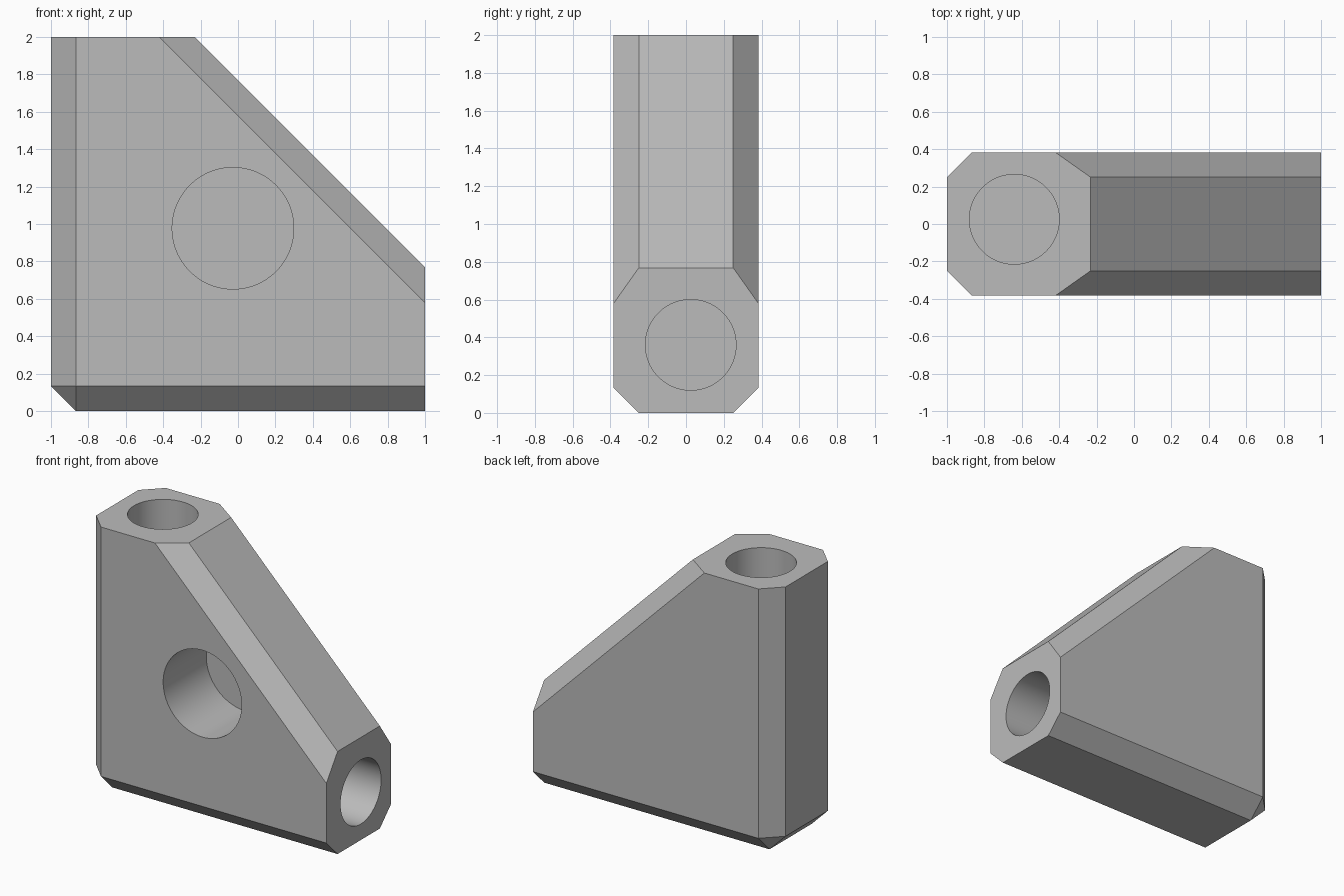
import bpy
import bmesh
from math import radians, sqrt
from mathutils import Vector

if "Cube" in bpy.data.objects:
    bpy.data.objects.remove(bpy.data.objects["Cube"], do_unlink=True)

HALF_Y = 0.383      # half thickness
BEVEL = 0.133       # chamfer width
SLOPE = 1.768       # x + z on the sloping face
DEPTH = 0.51        # depth of the blind holes
HOLE_Y = 0.025

grey = bpy.data.materials.new("plain_grey")
grey.use_nodes = True
colour = (0.5, 0.5, 0.5, 1)
grey.diffuse_color = colour
grey.node_tree.nodes["Principled BSDF"].inputs["Base Color"].default_value = colour


def slice_off(bm, point, normal):
    """Cut away everything on the normal side of a plane and cap the cut."""
    geom = bm.verts[:] + bm.edges[:] + bm.faces[:]
    cut = bmesh.ops.bisect_plane(bm, geom=geom, dist=1e-5, plane_co=point,
                                 plane_no=Vector(normal).normalized(), clear_outer=True)
    edges = [e for e in cut["geom_cut"] if isinstance(e, bmesh.types.BMEdge)]
    bmesh.ops.holes_fill(bm, edges=edges, sides=0)


# Bracket body: a box trimmed by its slope and chamfers
bm = bmesh.new()
bmesh.ops.create_cube(bm, size=2)
for v in bm.verts:
    v.co = (v.co.x, v.co.y * HALF_Y, v.co.z + 1)
slice_off(bm, (1, 0, SLOPE - 1), (1, 0, 1))
slice_off(bm, (-1 + BEVEL, 0, 0), (-1, 0, -1))
for side in (-1, 1):
    inner = side * (HALF_Y - BEVEL)
    slice_off(bm, (1, inner, SLOPE - 1), (1, side * sqrt(2), 1))
    slice_off(bm, (-1, inner, 1), (-1, side, 0))
    slice_off(bm, (0, inner, 0), (0, side, -1))
    slice_off(bm, (-1, inner, BEVEL), (-1, side, -1))
bmesh.ops.recalc_face_normals(bm, faces=bm.faces[:])
mesh = bpy.data.meshes.new("corner_bracket")
bm.to_mesh(mesh)
bm.free()
mesh.materials.append(grey)
body = bpy.data.objects.new("corner_bracket", mesh)
bpy.context.collection.objects.link(body)


def drill(name, mouth, outward, radius):
    """Bore a flat-bottomed round hole from the mouth inwards."""
    axis = Vector(outward)
    extra = 0.1
    bpy.ops.mesh.primitive_cylinder_add(
        vertices=96, radius=radius, depth=DEPTH + extra,
        location=Vector(mouth) + axis * (extra - DEPTH) / 2,
        rotation=axis.to_track_quat('Z', 'Y').to_euler())
    cutter = bpy.context.object
    cutter.name = name
    cutter.hide_render = True
    cutter.data.materials.append(grey)
    bpy.context.view_layer.objects.active = body
    mod = body.modifiers.new(name, 'BOOLEAN')
    mod.operation = 'DIFFERENCE'
    mod.solver = 'EXACT'
    mod.object = cutter
    bpy.ops.object.modifier_apply(modifier=mod.name)
    bpy.data.objects.remove(cutter, do_unlink=True)


# Three blind holes: front, top and end
drill("front_hole", (-0.027, -HALF_Y, 0.977), (0, -1, 0), 0.325)
drill("top_hole", (-0.64, HOLE_Y, 2), (0, 0, 1), 0.24)
drill("end_hole", (1, HOLE_Y, 0.36), (1, 0, 0), 0.24)

# Smooth bores, crisp chamfers
bpy.ops.object.select_all(action='DESELECT')
body.select_set(True)
bpy.context.view_layer.objects.active = body
bpy.ops.object.shade_smooth_by_angle(angle=radians(25))
